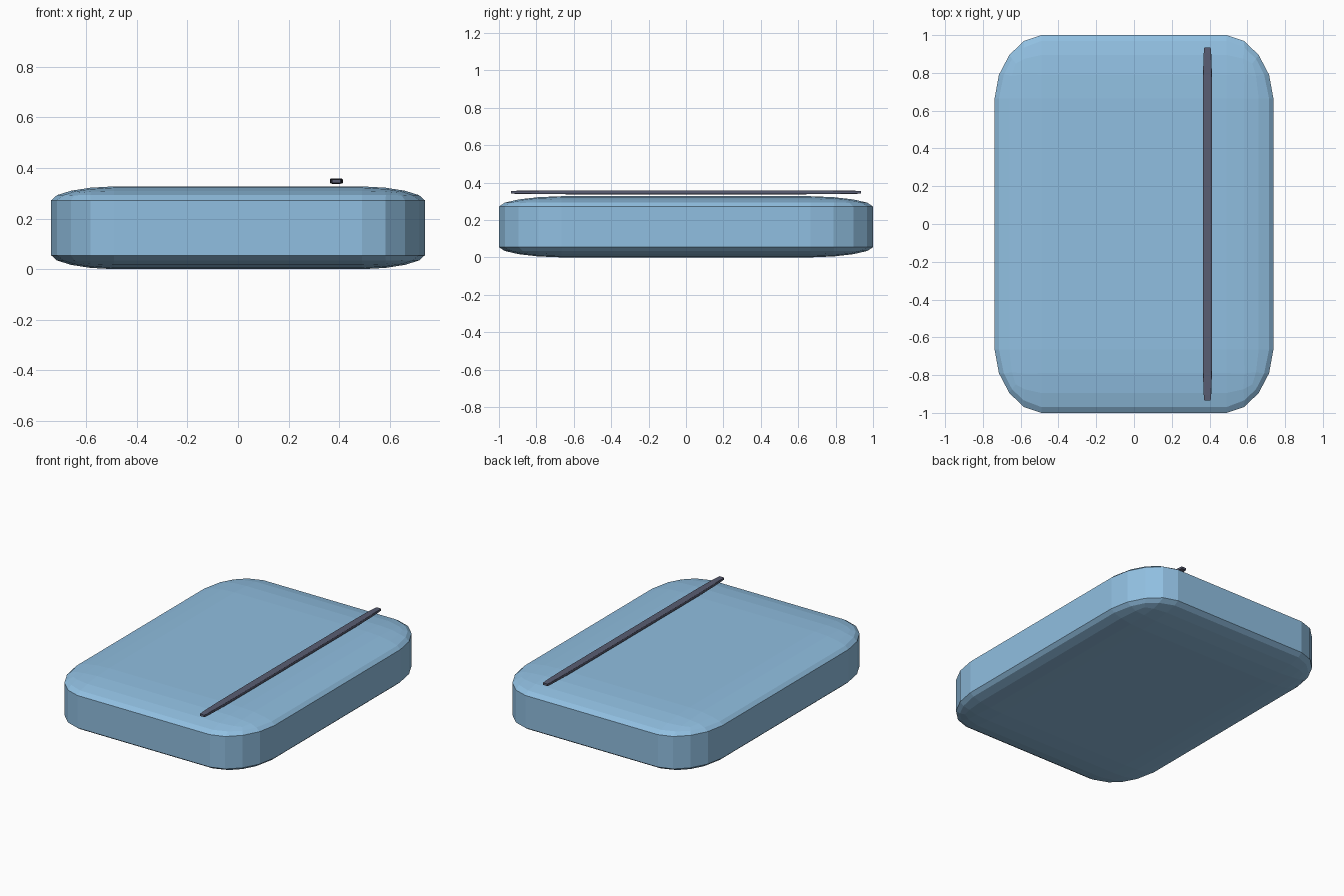
import bpy, bmesh
from mathutils import Vector

if "Cube" in bpy.data.objects:
    bpy.data.objects.remove(bpy.data.objects["Cube"])


def rounded_slab(name, center, half, color):
    """Bevelled unit cube stretched to size, so the rounding follows each axis."""
    bm = bmesh.new()
    bmesh.ops.create_cube(bm, size=2)
    bmesh.ops.bevel(bm, geom=bm.edges[:], offset=0.335, offset_type='OFFSET',
                    segments=4, profile=0.47, affect='EDGES')
    bmesh.ops.scale(bm, vec=Vector(half), verts=bm.verts)
    mesh = bpy.data.meshes.new(name)
    bm.to_mesh(mesh)
    bm.free()
    obj = bpy.data.objects.new(name, mesh)
    obj.location = center
    bpy.context.collection.objects.link(obj)
    mat = bpy.data.materials.new(name + "_material")
    mat.diffuse_color = color
    mat.use_nodes = True
    mat.node_tree.nodes["Principled BSDF"].inputs["Base Color"].default_value = mat.diffuse_color
    mesh.materials.append(mat)
    return obj


# Thick rounded book body
rounded_slab("notebook_body", (0, 0, 0.1635), (0.738, 1.0, 0.1635),
             (0.28, 0.52, 0.75, 1))

# Thin strap just above the cover
rounded_slab("closure_strap", (0.389, 0, 0.348), (0.025, 0.935, 0.0105),
             (0.10, 0.11, 0.17, 1))
